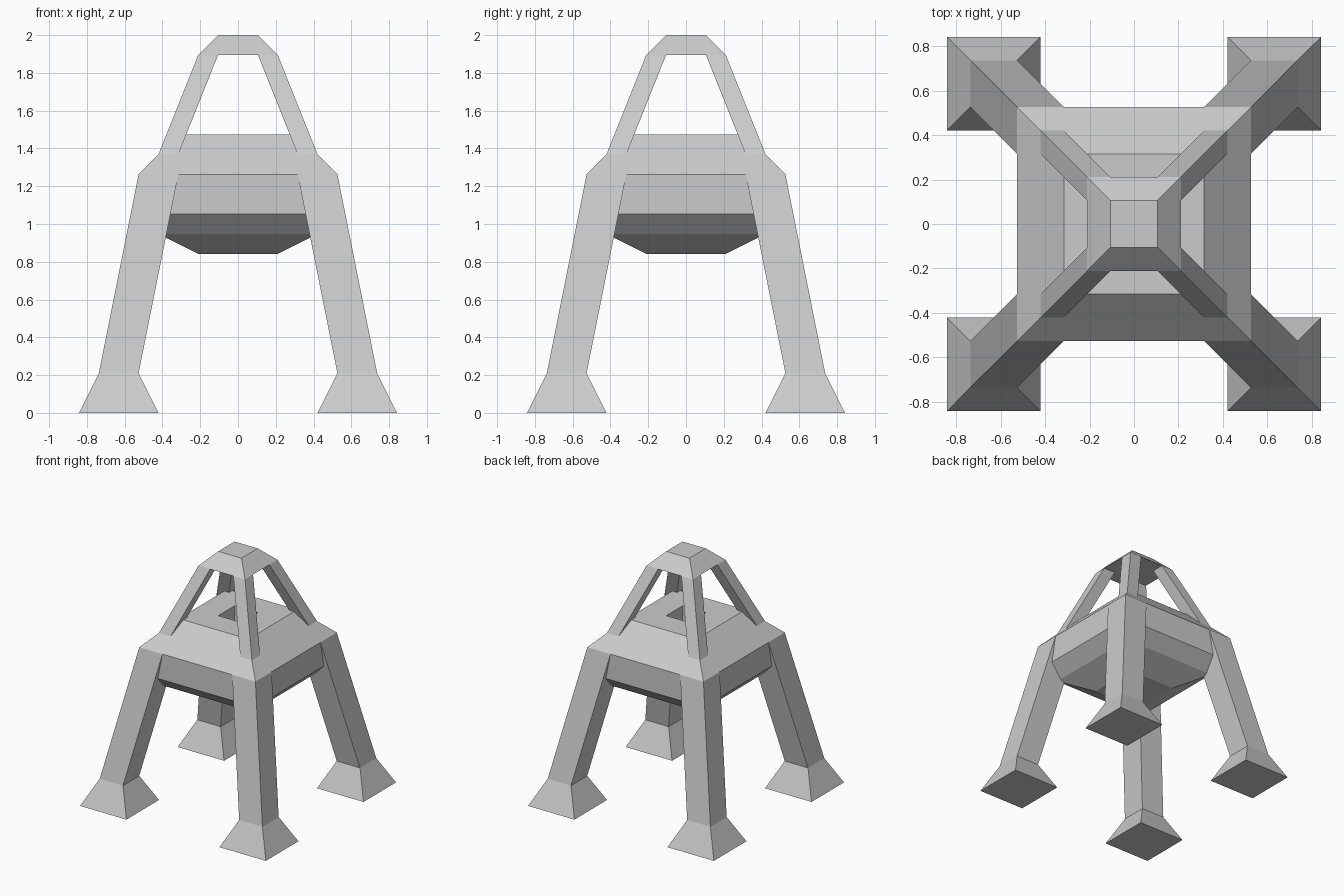
import bpy, bmesh

if "Cube" in bpy.data.objects:
    bpy.data.objects.remove(bpy.data.objects["Cube"])

U = 2 / 19  # the model sits on a regular grid of this step


def square(cx, cy, half, z):
    return [(cx + sx * half, cy + sy * half, z)
            for sx, sy in ((-1, -1), (1, -1), (1, 1), (-1, 1))]


def loft(name, sections):
    """Skin a stack of square sections (cx, cy, half, z) and cap both ends."""
    bm = bmesh.new()
    rings = [[bm.verts.new([c * U for c in p]) for p in square(*s)] for s in sections]
    for a, b in zip(rings, rings[1:]):
        for i in range(4):
            j = (i + 1) % 4
            bm.faces.new((a[i], a[j], b[j], b[i]))
    bm.faces.new(rings[0][::-1])
    bm.faces.new(rings[-1])
    bmesh.ops.recalc_face_normals(bm, faces=bm.faces)
    mesh = bpy.data.meshes.new(name)
    bm.to_mesh(mesh)
    bm.free()
    obj = bpy.data.objects.new(name, mesh)
    bpy.context.collection.objects.link(obj)
    return obj


def four_corners(obj):
    mod = obj.modifiers.new("Mirror", 'MIRROR')
    mod.use_axis = (True, True, False)
    mod.use_mirror_merge = False


# Feet and legs, leaning in towards the body
four_corners(loft("foot", [(6, 6, 2, 0), (6, 6, 1, 2)]))
four_corners(loft("leg", [(6, 6, 1, 2), (4, 4, 1, 12)]))

# Faceted body, ending in a square recess in its top
loft("body", [(0, 0, 2, 8), (0, 0, 4, 9), (0, 0, 5, 10), (0, 0, 5, 12),
              (0, 0, 3, 14), (0, 0, 1, 14), (0, 0, 1, 12)])

# Struts and cap above the body
four_corners(loft("strut", [(3.5, 3.5, 0.5, 13), (1.5, 1.5, 0.5, 18)]))
loft("cap", [(0, 0, 2, 18), (0, 0, 1, 19)])
